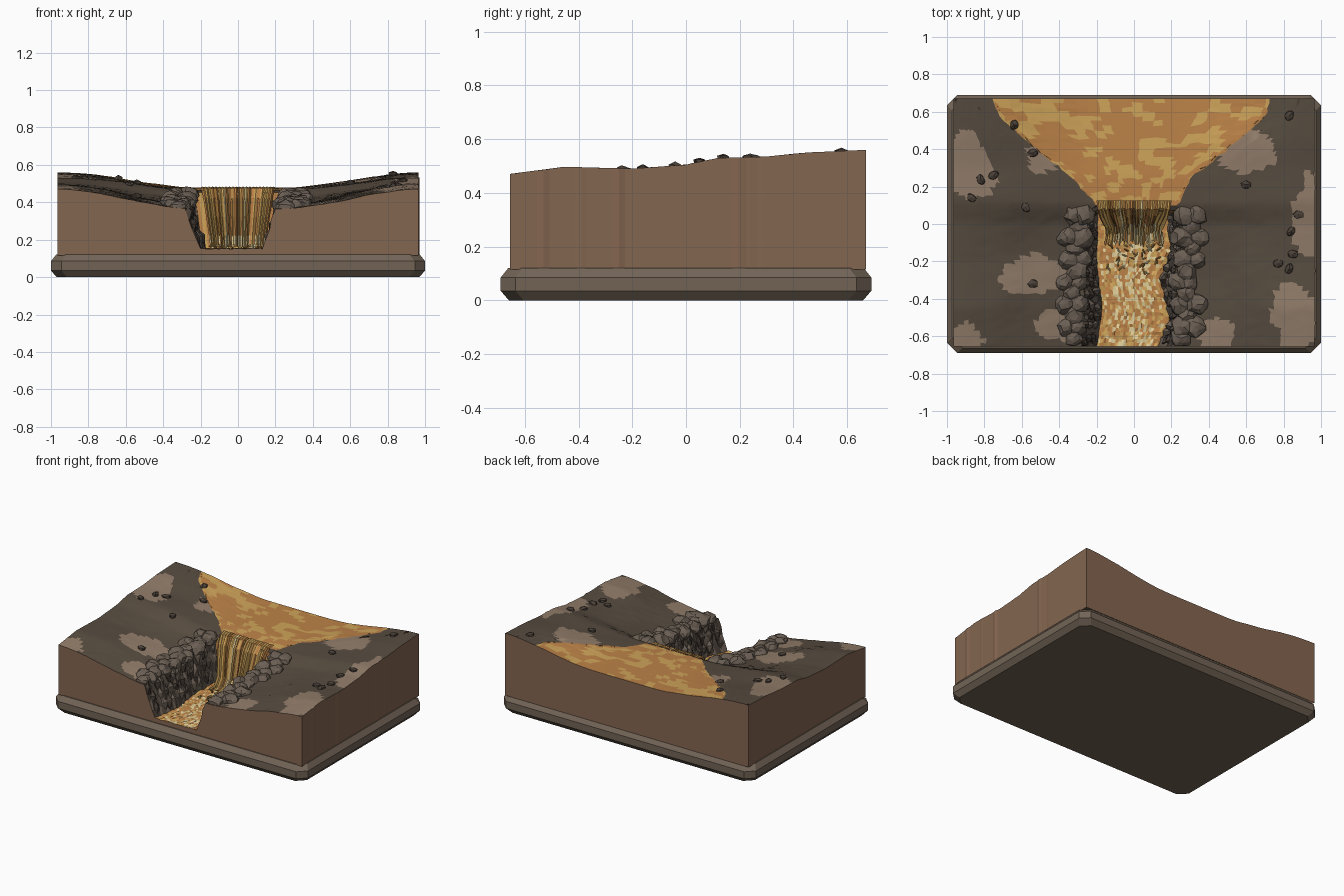
import bpy
import bmesh
import math
import random
from mathutils import Vector, Matrix, noise

rng = random.Random(7)
if "Cube" in bpy.data.objects:
    bpy.data.objects.remove(bpy.data.objects["Cube"], do_unlink=True)


# ---------- materials ----------
def linear(channel):
    c = channel / 255
    return c / 12.92 if c < 0.04045 else ((c + 0.055) / 1.055) ** 2.4


def make_material(name, hex_code):
    colour = [linear(v) for v in bytes.fromhex(hex_code)] + [1]
    mat = bpy.data.materials.new(name)
    mat.use_nodes = True
    mat.diffuse_color = colour
    node = next(n for n in mat.node_tree.nodes if n.type == "BSDF_PRINCIPLED")
    node.inputs["Base Color"].default_value = colour
    node.inputs["Roughness"].default_value = 0.9
    return mat


names = ["plinth_brown", "earth_brown", "dark_ground", "light_ground", "rock_grey",
         "dark_rock", "amber", "gold", "cream", "shaded_amber"]
codes = ["72645600", "846650", "574c40", "927d6a", "6b5f54",
         "4a4038", "bd8348", "cfa45a", "e2d09c", "8f6632"]
MATS = [make_material(n, c[:6]) for n, c in zip(names, codes)]
(PLINTH, EARTH, DARK, LIGHT, ROCK, DARK_ROCK, AMBER, GOLD, CREAM, SHADED) = range(len(MATS))


def finish(bm, name):
    bmesh.ops.recalc_face_normals(bm, faces=bm.faces)
    mesh = bpy.data.meshes.new(name)
    bm.to_mesh(mesh)
    bm.free()
    for mat in MATS:
        mesh.materials.append(mat)
    obj = bpy.data.objects.new(name, mesh)
    bpy.context.collection.objects.link(obj)
    return obj


def interp(points, v):
    """Piecewise linear lookup in a short list of (position, value)."""
    if v <= points[0][0]:
        return points[0][1]
    for (a, fa), (b, fb) in zip(points, points[1:]):
        if v <= b:
            return fa + (fb - fa) * (v - a) / (b - a)
    return points[-1][1]


def spread(a, b, n):
    return [a + (b - a) * k / n for k in range(n + 1)]


def bridge(bm, rows, paint, closed=False):
    """Skin rows of vertices with quads, coloured by paint(column, row, centre)."""
    for j in range(len(rows) - 1):
        n = len(rows[j])
        for i in range(n if closed else n - 1):
            k = (i + 1) % n
            f = bm.faces.new((rows[j][i], rows[j][k], rows[j + 1][k], rows[j + 1][i]))
            f.material_index = paint(i, j, f.calc_center_median())


# ---------- plinth: chamfered slab with cut corners ----------
def octagon(bm, z, inset):
    hx, hy, cut = 1 - inset, 0.69 - inset, 0.055
    pts = [(hx, hy - cut), (hx - cut, hy), (cut - hx, hy), (-hx, hy - cut),
           (-hx, cut - hy), (cut - hx, -hy), (hx - cut, -hy), (hx, cut - hy)]
    return [bm.verts.new((x, y, z)) for x, y in pts]


bm = bmesh.new()
rings = [octagon(bm, z, d) for z, d in ((0, 0.03), (0.035, 0), (0.085, 0), (0.12, 0.028))]
bridge(bm, rings, lambda i, j, c: PLINTH, closed=True)
bm.faces.new(rings[0])
bm.faces.new(rings[-1])
finish(bm, "plinth")

# ---------- terrain shape ----------
FRONT, BACK, SIDE, LIP, FOOT = -0.655, 0.67, 0.965, 0.1, 0.07
CENTRE_Z = [(-0.66, 0.365), (-0.3, 0.385), (0, 0.42), (0.1, 0.465), (0.25, 0.475), (0.67, 0.478)]
EDGE_Z = [(-0.66, 0.47), (-0.45, 0.497), (-0.2, 0.49), (0, 0.505), (0.12, 0.53),
          (0.3, 0.535), (0.45, 0.55), (0.67, 0.56)]
LEFT_RIM = [(-0.66, -0.28), (0.07, -0.25), (0.1, -0.2), (0.25, -0.33), (0.4, -0.52),
            (0.55, -0.7), (0.67, -0.76)]
RIGHT_RIM = [(-0.66, 0.2), (-0.5, 0.25), (-0.3, 0.21), (-0.15, 0.25), (0.07, 0.25),
             (0.1, 0.23), (0.25, 0.31), (0.4, 0.5), (0.57, 0.7), (0.67, 0.73)]
LEFT_BED = [(-0.66, -0.2), (-0.45, -0.17), (-0.2, -0.2), (0.07, -0.19)]
RIGHT_BED = [(-0.66, 0.13), (-0.5, 0.19), (-0.3, 0.14), (-0.15, 0.19), (0.07, 0.18)]
LIGHT_PATCHES = [(-0.88, 0.3, 0.13, 0.18), (-0.5, 0.36, 0.09, 0.09), (-0.52, -0.27, 0.2, 0.11),
                 (-0.9, -0.62, 0.1, 0.08), (-0.4, -0.55, 0.1, 0.09), (0.6, 0.38, 0.14, 0.12),
                 (0.93, 0.05, 0.08, 0.2), (0.88, -0.5, 0.13, 0.17), (0.42, -0.58, 0.09, 0.09)]


def height(x, y):
    s = min(max((abs(x) - 0.22) / (SIDE - 0.22), 0), 1)
    s = s * s * (3 - 2 * s)
    c = interp(CENTRE_Z, y)
    bump = 0.012 * s * (1 - s) * 4 * noise.noise(Vector((x * 4, y * 4, 1)))
    return c + (interp(EDGE_Z, y) - c) * s + bump


def ground_colour(c):
    wobble = 0.5 * noise.noise(Vector((c.x * 7, c.y * 7, 3)))
    for px, py, rx, ry in LIGHT_PATCHES:
        if math.hypot((c.x - px) / rx, (c.y - py) / ry) < 1 + wobble:
            return LIGHT
    return DARK


def lake_colour(c):
    warp = noise.noise_vector(c * 7)
    cell = f"{math.floor(c.x * 15 + warp.x)},{math.floor(c.y * 22 + warp.y)}"
    return GOLD if random.Random(cell).random() < 0.42 else AMBER


def stream_colour(c):
    foam = 0.42 if abs(c.x + 0.01) < 0.1 else 0.12
    return rng.choices((CREAM, GOLD, AMBER), (foam, 0.3, 0.5))[0]


# ---------- terrain: ground, gorge, lake and stream in one skin ----------
COUNTS = (24, 4, 24, 4, 24)
ZONES = [k for k, n in enumerate(COUNTS) for _ in range(n)]
lower = spread(FRONT, FOOT, 36)
upper = spread(LIP, BACK, 24)
STEP = len(lower) - 1

bm = bmesh.new()
rows = []
for y in lower + upper:
    gorge = y <= FOOT
    tl, tr = interp(LEFT_RIM, y), interp(RIGHT_RIM, y)
    bl = interp(LEFT_BED, y) if gorge else tl + 0.02
    br = interp(RIGHT_BED, y) if gorge else tr - 0.02
    marks = (-SIDE, tl, bl, br, tr, SIDE)
    row = []
    for zone, n in enumerate(COUNTS):
        for k in range(n + (zone == 4)):
            f = k / n
            x = marks[zone] + (marks[zone + 1] - marks[zone]) * f
            z, jx = height(x, y), 0.008
            if gorge and zone == 2:
                z, jx = 0.148 + rng.uniform(0, 0.008), 0.003
            elif gorge and zone in (1, 3):
                drop = f if zone == 1 else 1 - f
                z += (0.148 - z) * drop
            inside = FRONT < y < BACK
            if abs(x) < SIDE:
                x += rng.uniform(-jx, jx)
            dy = rng.uniform(-0.006, 0.006) if inside and y not in (FOOT, LIP) else 0
            row.append(bm.verts.new((x, y + dy, z)))
    rows.append(row)


def terrain_colour(i, j, c):
    zone = ZONES[i]
    if zone in (0, 4):
        return ground_colour(c)
    if j == STEP:
        return DARK_ROCK
    if j > STEP:
        return lake_colour(c)
    return stream_colour(c) if zone == 2 else rng.choice((ROCK, DARK_ROCK))


bridge(bm, rows, terrain_colour)
for f in bm.faces:
    f.smooth = f.material_index in (DARK, LIGHT)

# straight earth sides under the skin
border = [e for e in bm.edges if e.is_boundary]
skirt = bmesh.ops.extrude_edge_only(bm, edges=border)["geom"]
for item in skirt:
    if isinstance(item, bmesh.types.BMVert):
        item.co.z = 0.115
    elif isinstance(item, bmesh.types.BMFace):
        item.material_index = EARTH
        item.smooth = False
finish(bm, "terrain")

# ---------- waterfall: pleated sheet ----------
PROFILE = [(0.125, 0.48, 0.2), (0.09, 0.474, 0.195), (0.062, 0.42, 0.185), (0.045, 0.32, 0.17),
           (0.02, 0.22, 0.155), (-0.02, 0.172, 0.15), (-0.07, 0.158, 0.16)]
bm = bmesh.new()
pleats = [(k % 2) * 0.02 + rng.uniform(0, 0.04) for k in range(45)]
rows = []
for j, (y, z, half) in enumerate(PROFILE):
    depth = min(1, j / 3)
    rows.append([bm.verts.new((half * (2 * k / 44 - 1), y - p * depth, z + 0.004 * (k % 2)))
                 for k, p in enumerate(pleats)])
strands = [rng.choices((GOLD, AMBER, SHADED, CREAM), (5, 3, 3, 1))[0] for _ in pleats]
bridge(bm, rows, lambda i, j, c: CREAM if j > 3 and rng.random() < 0.45 else strands[i])
finish(bm, "waterfall")


# ---------- rocks ----------
def add_rock(bm, centre, size, detail, rough, colours):
    spin = Matrix.Rotation(rng.uniform(0, 6), 4, "Z")
    shape = Matrix.Translation(centre) @ spin @ Matrix.Diagonal((*size, 1))
    new = bmesh.ops.create_icosphere(bm, subdivisions=detail, radius=1, matrix=shape)["verts"]
    for v in new:
        v.co = Vector(centre) + (v.co - Vector(centre)) * rng.uniform(1 - rough, 1 + rough)
        v.co.y = max(v.co.y, FRONT + 0.004)
    colour = rng.choice(colours)
    for f in {f for v in new for f in v.link_faces}:
        f.material_index = colour


for side, rim, bed in ((-1, LEFT_RIM, LEFT_BED), (1, RIGHT_RIM, RIGHT_BED)):
    bm = bmesh.new()
    for k, y in enumerate(spread(-0.61, 0.05, 11)):
        # boulders along the rim, then stacked stones down the wall
        top, low = interp(rim, min(y, FOOT)), interp(bed, y)
        for out in (0.02, 0.085) if k % 2 else (0.045,):
            x = top + side * (out + rng.uniform(-0.01, 0.02))
            r = rng.uniform(0.045, 0.062)
            add_rock(bm, (x, y, height(x, y) - 0.005), (r, r * 1.1, r * 0.85), 2, 0.16, (ROCK,))
        for f in (0.22, 0.5, 0.8):
            x = top + (low - top) * f + side * 0.018
            z = height(top, y) * (1 - f) + 0.15 * f
            add_rock(bm, (x, y + rng.uniform(-0.02, 0.02), z), (0.032, 0.036, 0.055), 1, 0.2,
                     (ROCK, DARK_ROCK))
    finish(bm, "left_gorge_rocks" if side > 0 else "right_gorge_rocks")

# loose stones on the slopes
PEBBLES = [(-0.64, 0.53), (-0.54, 0.38), (-0.75, 0.26), (-0.82, 0.24), (-0.87, 0.14),
           (-0.58, 0.09), (-0.54, -0.32), (0.83, 0.58), (0.6, 0.21), (0.88, 0.05),
           (0.84, -0.04), (0.85, -0.16), (0.83, -0.24), (0.77, -0.21)]
bm = bmesh.new()
for x, y in PEBBLES:
    add_rock(bm, (x, y, height(x, y) + 0.002), (0.032, 0.024, 0.018), 1, 0.15, (DARK_ROCK,))
finish(bm, "loose_stones")

# splash flecks at the foot of the fall
bm = bmesh.new()
for _ in range(40):
    x, y = rng.uniform(-0.15, 0.15), rng.uniform(-0.26, -0.08)
    add_rock(bm, (x, y, 0.157), (0.018, 0.005, 0.008), 1, 0.2, (CREAM, GOLD, SHADED))
finish(bm, "splash_flecks")
